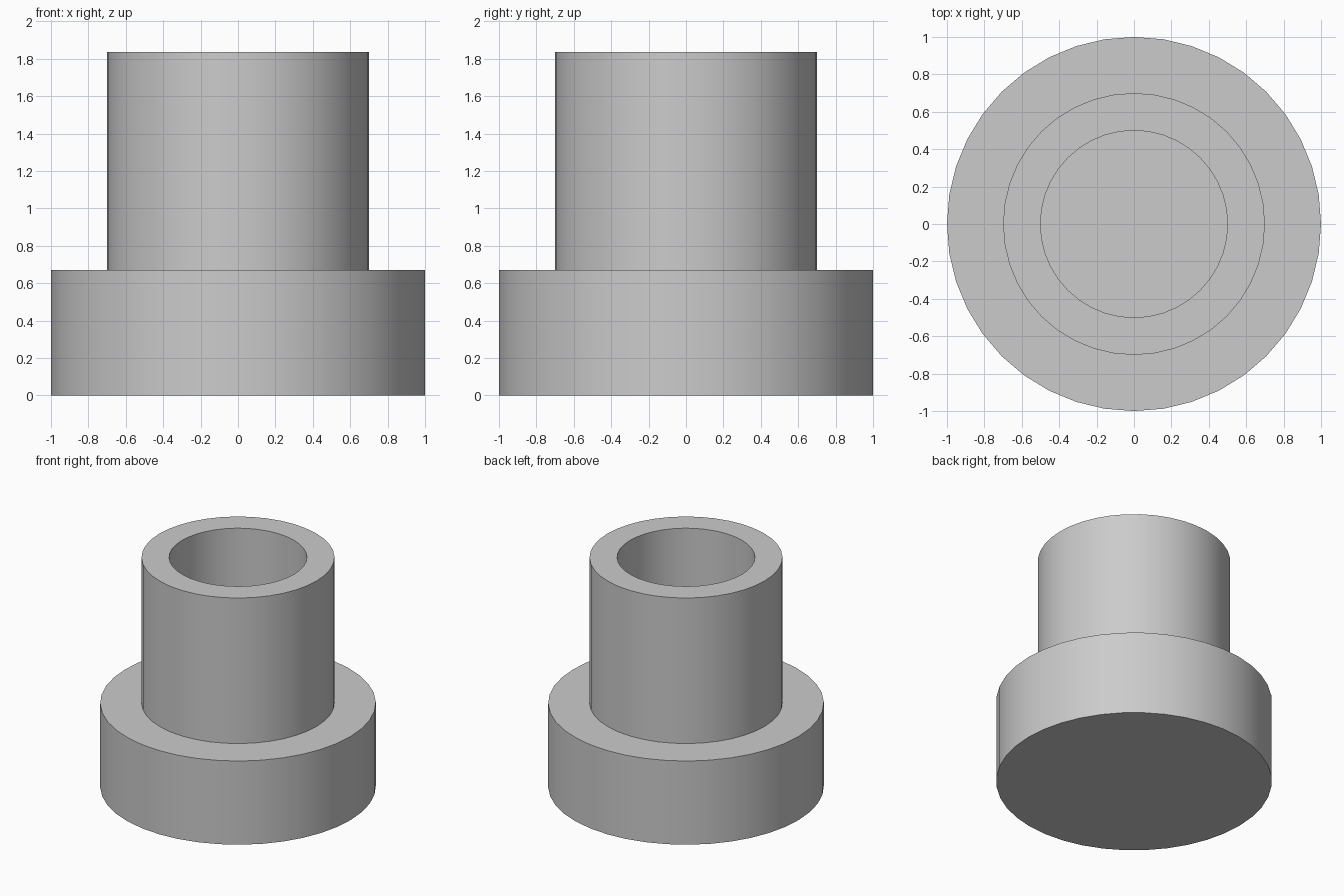
import bpy
import bmesh
from math import radians, tau
from mathutils import Matrix, Vector

cube = bpy.data.objects.get("Cube")
if cube:
    bpy.data.objects.remove(cube, do_unlink=True)

# Single plain grey
grey = bpy.data.materials.new("plain grey")
grey.use_nodes = True
colour = (0.6, 0.6, 0.6, 1)
grey.diffuse_color = colour
grey.node_tree.nodes["Principled BSDF"].inputs["Base Color"].default_value = colour

FLANGE_R, TUBE_R, BORE_R = 1.0, 0.7, 0.5
FLANGE_TOP, TUBE_TOP = 0.67, 1.835
SEGMENTS = 40

# Flange, tube and blind bore as one turned profile of (radius, height)
profile = [(0, 0), (FLANGE_R, 0), (FLANGE_R, FLANGE_TOP), (TUBE_R, FLANGE_TOP),
           (TUBE_R, TUBE_TOP), (BORE_R, TUBE_TOP), (BORE_R, FLANGE_TOP), (0, FLANGE_TOP)]

bm = bmesh.new()
points = [bm.verts.new((r, 0, z)) for r, z in profile]
edges = [bm.edges.new(pair) for pair in zip(points, points[1:])]
bmesh.ops.spin(bm, geom=points + edges, cent=(0, 0, 0), axis=(0, 0, 1),
               angle=tau, steps=SEGMENTS)
bmesh.ops.remove_doubles(bm, verts=bm.verts, dist=0.0001)
bmesh.ops.recalc_face_normals(bm, faces=bm.faces)

mesh = bpy.data.meshes.new("flanged_bushing")
bm.to_mesh(mesh)
bm.free()
mesh.materials.append(grey)
bushing = bpy.data.objects.new("flanged_bushing", mesh)
bpy.context.collection.objects.link(bushing)

# Smooth walls with crisp rims
bpy.ops.object.select_all(action="DESELECT")
bushing.select_set(True)
bpy.context.view_layer.objects.active = bushing
bpy.ops.object.shade_smooth_by_angle(angle=radians(30))
